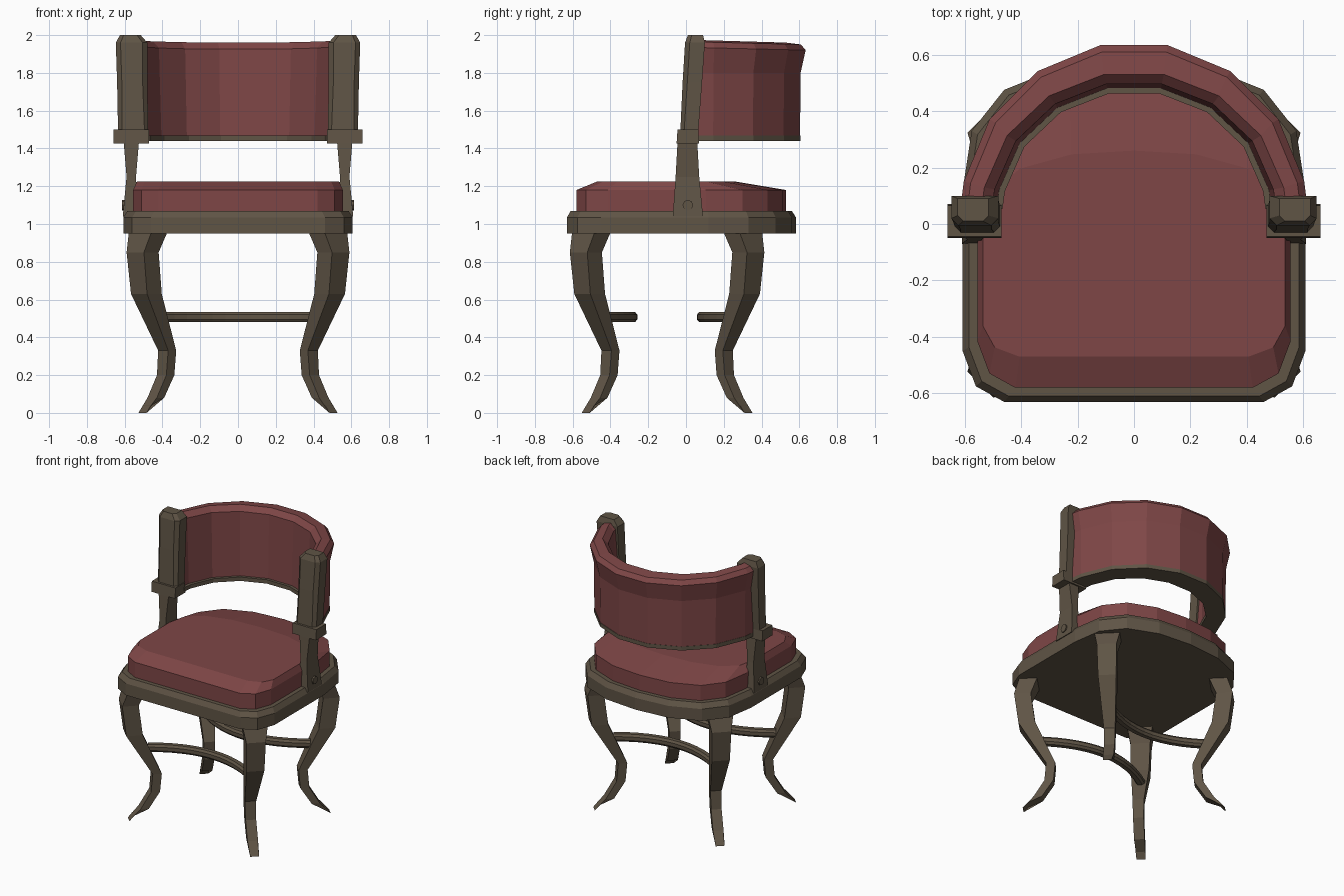
import bpy, bmesh, math
from mathutils import Vector

if "Cube" in bpy.data.objects:
    bpy.data.objects.remove(bpy.data.objects["Cube"])


def material(name, rgb):
    m = bpy.data.materials.new(name)
    m.diffuse_color = (*rgb, 1)
    m.use_nodes = True
    m.node_tree.nodes["Principled BSDF"].inputs["Base Color"].default_value = m.diffuse_color
    return m


WOOD = material("brown wood", (0.115, 0.089, 0.06))
RED = material("red leather", (0.21, 0.062, 0.062))


def loft(name, rings, mat):
    """Skin a list of equal-length point rings and cap both ends."""
    bm = bmesh.new()
    vs = [[bm.verts.new(p) for p in ring] for ring in rings]
    n = len(rings[0])
    for a, b in zip(vs, vs[1:]):
        for i in range(n):
            j = (i + 1) % n
            bm.faces.new((a[i], a[j], b[j], b[i]))
    bm.faces.new(vs[0][::-1])
    bm.faces.new(vs[-1])
    bmesh.ops.recalc_face_normals(bm, faces=bm.faces)
    me = bpy.data.meshes.new(name)
    bm.to_mesh(me)
    bm.free()
    me.materials.append(mat)
    ob = bpy.data.objects.new(name, me)
    bpy.context.collection.objects.link(ob)
    return ob


def box_ring(s, x0, x1, y0, y1, z, c=0.0):
    """Rectangle at height z with its front corners cut by c; s mirrors x."""
    pts = [(x0 + c, y0), (x1 - c, y0), (x1, y0 + c), (x1, y1), (x0, y1), (x0, y0 + c)]
    if not c:
        pts = [(x0, y0), (x1, y0), (x1, y1), (x0, y1)]
    return [(s * x, y, z) for x, y in pts]


# Seat outline: straight front, clipped front corners, curved back
HALF = [(0.46, -0.63), (0.56, -0.575), (0.607, -0.45), (0.607, 0.12),
        (0.575, 0.33), (0.46, 0.475), (0.25, 0.56)]
OUTLINE = HALF + [(0, 0.582)] + [(-x, y) for x, y in reversed(HALF)]


def seat_ring(half_width, front, back, z):
    return [(x * half_width / 0.607, front + (y + 0.63) / 1.212 * (back - front), z)
            for x, y in OUTLINE]


# Seat frame with a chamfered upper edge
loft("seat_frame", [seat_ring(0.607, -0.63, 0.582, 0.95),
                    seat_ring(0.607, -0.63, 0.582, 1.035),
                    seat_ring(0.585, -0.61, 0.56, 1.07)], WOOD)

# Seat cushion
loft("seat_cushion", [seat_ring(0.555, -0.58, 0.53, 1.06),
                      seat_ring(0.555, -0.58, 0.53, 1.18),
                      seat_ring(0.535, -0.47, 0.26, 1.225)], RED)

# Curved back: cross-sections (radius, height) swept round a half circle
ANGLES = [3] + [11.25 + 22.5 * i for i in range(8)] + [177]


def sweep_back(name, section, mat):
    rings = []
    for a in ANGLES:
        c, s = math.cos(math.radians(a)), math.sin(math.radians(a))
        rings.append([(r * c * (1.06 if r < 0.55 else 1.0), 0.03 + r * s,
                       z - (0.015 * s if z > 1.85 else 0)) for r, z in section])
    loft(name, rings, mat)


sweep_back("back_cushion", [(0.585, 1.465), (0.588, 1.8), (0.615, 1.935), (0.59, 1.965),
                            (0.51, 1.975), (0.475, 1.94), (0.46, 1.465)], RED)
sweep_back("back_rail", [(0.587, 1.44), (0.587, 1.468), (0.44, 1.468), (0.44, 1.44)], WOOD)

# Arm posts, blocks, lower supports and their screws on both sides
for s, side in ((-1, "left"), (1, "right")):
    loft("arm_post_" + side, [box_ring(s, 0.475, 0.635, -0.03, 0.065, 1.49, 0.02),
                              box_ring(s, 0.48, 0.64, -0.018, 0.085, 1.75, 0.025),
                              box_ring(s, 0.48, 0.647, -0.005, 0.1, 1.96, 0.025),
                              box_ring(s, 0.515, 0.625, 0.01, 0.09, 2.0, 0.02)], WOOD)
    loft("arm_block_" + side, [box_ring(s, 0.47, 0.66, -0.05, 0.07, 1.425),
                               box_ring(s, 0.47, 0.66, -0.045, 0.065, 1.5)], WOOD)
    loft("arm_support_" + side, [box_ring(s, 0.53, 0.61, -0.07, 0.09, 1.04),
                                 box_ring(s, 0.54, 0.59, -0.055, 0.07, 1.25),
                                 box_ring(s, 0.525, 0.605, -0.045, 0.06, 1.43)], WOOD)
    loft("screw_" + side, [[(s * x, 0.01 + 0.028 * math.cos(k * math.pi / 4),
                             1.1 + 0.028 * math.sin(k * math.pi / 4)) for k in range(8)]
                           for x in (0.56, 0.614)], WOOD)

# Cabriole legs: (offset from centre, height, tangential width, radial depth)
LEG = [(0.475, 0.96, 0.17, 0.12), (0.505, 0.85, 0.13, 0.11), (0.485, 0.63, 0.12, 0.11),
       (0.375, 0.33, 0.075, 0.06), (0.383, 0.2, 0.07, 0.06), (0.435, 0.08, 0.07, 0.055),
       (0.495, 0.018, 0.06, 0.03)]
for sx, side in ((-1, "left"), (1, "right")):
    for sy, end in ((-1, "front"), (1, "back")):
        out = Vector((sx, sy, 0)).normalized()
        tan = Vector((-out.y, out.x, 0))
        rings = []
        for k, (c, z, w, d) in enumerate(LEG):
            mid = Vector((sx * c, -0.1 + sy * (c - 0.075), z))
            tilt = Vector((0, 0, 0.018 if k == len(LEG) - 1 else 0))
            rings.append([mid + out * d / 2 * a + tan * w / 2 * b - tilt * a
                          for a, b in ((1, 1), (1, -1), (-1, -1), (-1, 1))])
        loft(f"{end}_leg_{side}", rings, WOOD)

# Stretchers: bars bowing inward between each pair of legs
for sy, end in ((-1, "front"), (1, "back")):
    rings = []
    for i in range(13):
        t = -1 + i / 6
        x = 0.42 * t
        y = 0.185 + 0.145 * t * t
        nrm = Vector((-0.29 * t, 0.42)).normalized()
        rings.append([(x + nrm.x * o, -0.1 + sy * (y + nrm.y * o), z) for o, z in
                      ((-0.027, 0.495), (-0.027, 0.52), (-0.015, 0.535), (0.015, 0.535),
                       (0.027, 0.52), (0.027, 0.495), (0.015, 0.48), (-0.015, 0.48))])
    loft(end + "_stretcher", rings, WOOD)
